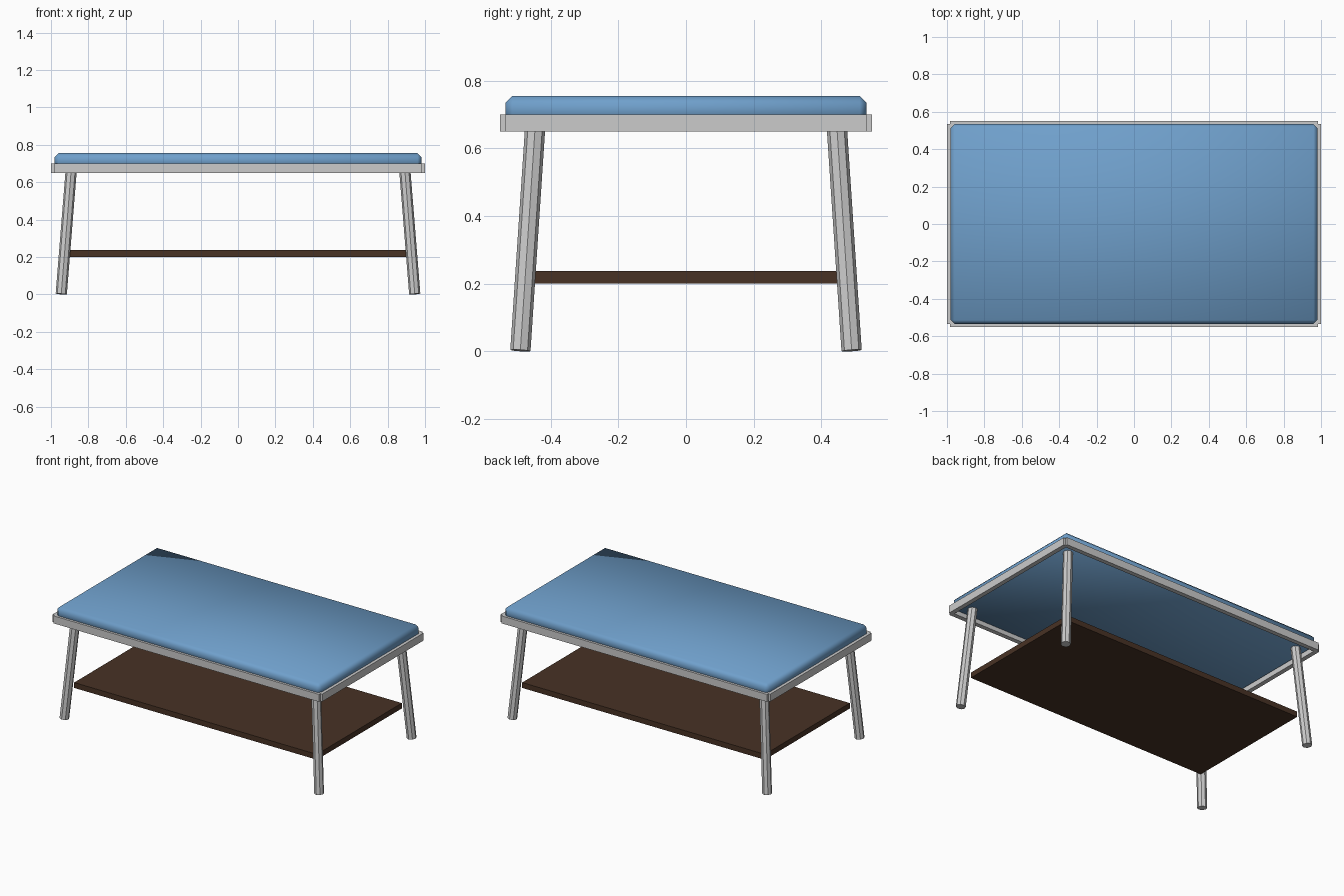
import bpy
from mathutils import Vector

if "Cube" in bpy.data.objects:
    bpy.data.objects.remove(bpy.data.objects["Cube"])


def material(name, rgb):
    mat = bpy.data.materials.new(name)
    mat.diffuse_color = (*rgb, 1)
    mat.use_nodes = True
    mat.node_tree.nodes["Principled BSDF"].inputs["Base Color"].default_value = mat.diffuse_color
    return mat


def box(name, center, size, mat=None):
    bpy.ops.mesh.primitive_cube_add(size=1, location=center)
    ob = bpy.context.object
    ob.name = name
    ob.scale = size
    bpy.ops.object.transform_apply(location=False, rotation=False, scale=True)
    if mat:
        ob.data.materials.append(mat)
    return ob


blue = material("blue_top", (0.16, 0.35, 0.60))
brown = material("dark_wood", (0.065, 0.032, 0.018))

# Bevelled, softly shaded top panel
panel = box("top_panel", (0, 0, 0.715), (1.96, 1.068, 0.08), blue)
bev = panel.modifiers.new("bevel", 'BEVEL')
bev.width = 0.02
bev.segments = 1
bpy.ops.object.shade_smooth()

# Frame rails, stopping short of each other's outer faces
for s, side in ((-1, "front"), (1, "back")):
    box(f"{side}_rail", (0, s * 0.535, 0.675), (1.97, 0.03, 0.05))
for s, side in ((-1, "left"), (1, "right")):
    box(f"{side}_rail", (s * 0.985, 0, 0.675), (0.03, 1.07, 0.05))

# Splayed eight-sided legs
for sx, xn in ((-1, "left"), (1, "right")):
    for sy, yn in ((-1, "front"), (1, "back")):
        foot = Vector((sx * 0.945, sy * 0.490, 0.002))
        head = Vector((sx * 0.889, sy * 0.444, 0.70))
        axis = head - foot
        bpy.ops.mesh.primitive_cylinder_add(
            vertices=8, radius=0.03, depth=axis.length,
            location=(foot + head) / 2,
            rotation=(-axis.y / axis.z, axis.x / axis.z, 0))
        bpy.context.object.name = f"{yn}_{xn}_leg"

# Lower shelf
box("lower_shelf", (0, 0, 0.219), (1.8, 0.9, 0.036), brown)
